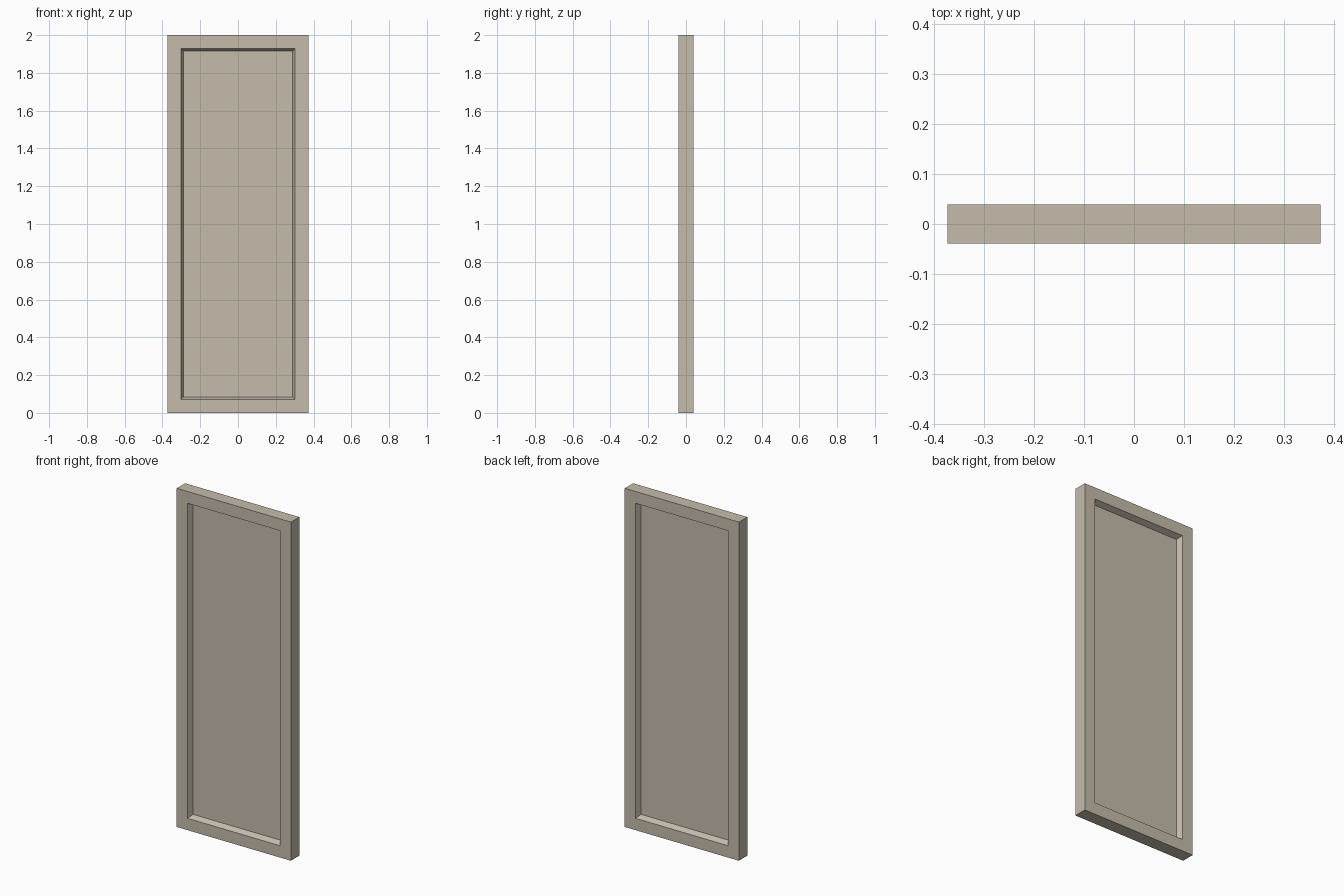
import bpy, bmesh

if "Cube" in bpy.data.objects:
    bpy.data.objects.remove(bpy.data.objects["Cube"])

W, T, H = 0.373, 0.039, 2.0      # half width, half thickness, height
BORDER, SLOPE, DEPTH = 0.099, 0.02, 0.033

paint = bpy.data.materials.new("warm beige paint")
paint.diffuse_color = (0.56, 0.50, 0.41, 1)
paint.use_nodes = True
paint.node_tree.nodes["Principled BSDF"].inputs["Base Color"].default_value = paint.diffuse_color

bm = bmesh.new()

# slab
bmesh.ops.create_cube(bm, size=1)
for v in bm.verts:
    v.co = (v.co.x * 2 * W, v.co.y * 2 * T, (v.co.z + 0.5) * H)
bm.normal_update()

# sunken panel with sloped moulding on front and back
for face in [f for f in bm.faces if abs(f.normal.y) > 0.9]:
    bmesh.ops.inset_region(bm, faces=[face], thickness=BORDER, depth=0)
    bmesh.ops.inset_region(bm, faces=[face], thickness=SLOPE, depth=0)
    side = 1 if face.normal.y > 0 else -1
    for v in face.verts:
        v.co.y = side * (T - DEPTH)

bmesh.ops.recalc_face_normals(bm, faces=bm.faces)
mesh = bpy.data.meshes.new("door_panel")
bm.to_mesh(mesh)
bm.free()
mesh.materials.append(paint)
door = bpy.data.objects.new("door_panel", mesh)
bpy.context.collection.objects.link(door)
